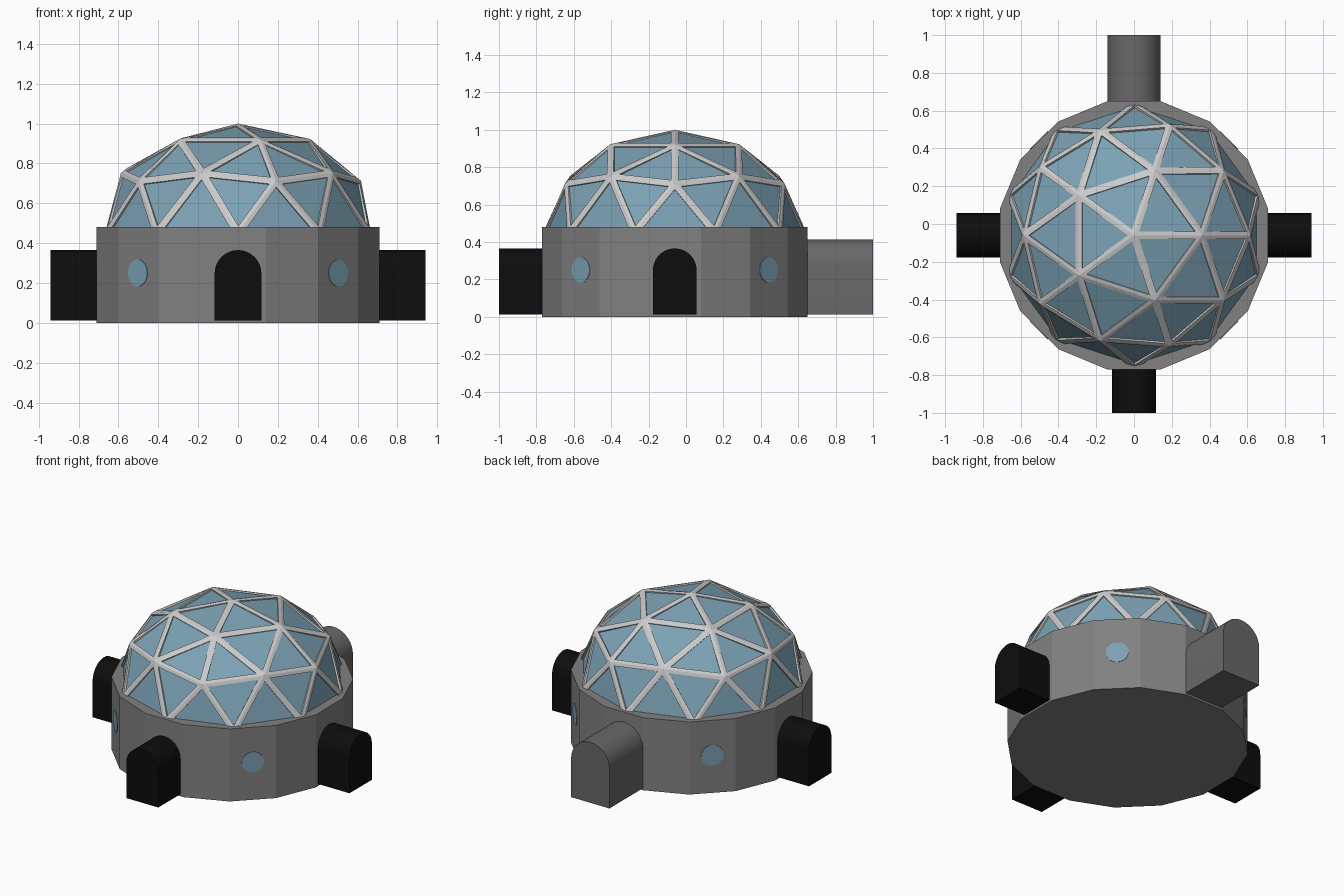
import bpy, bmesh, math
from mathutils import Matrix, Vector

if "Cube" in bpy.data.objects:
    bpy.data.objects.remove(bpy.data.objects["Cube"])

CY = -0.06          # centre of the building in y
DRUM_TOP = 0.48
APOTHEM = 0.71


def material(name, color):
    m = bpy.data.materials.new(name)
    m.diffuse_color = (*color, 1)
    m.use_nodes = True
    m.node_tree.nodes["Principled BSDF"].inputs["Base Color"].default_value = m.diffuse_color
    return m


GLASS = material("glass", (0.2, 0.36, 0.46))
WALL = material("wall", (0.22, 0.22, 0.22))
TUNNEL = material("tunnel", (0.14, 0.14, 0.14))
BLACK = material("black", (0.004, 0.004, 0.004))
STRUT = material("strut", (0.6, 0.6, 0.58))


def make(name, bm, mat, smooth=False):
    bmesh.ops.recalc_face_normals(bm, faces=bm.faces[:])
    mesh = bpy.data.meshes.new(name)
    bm.to_mesh(mesh)
    bm.free()
    mesh.materials.append(mat)
    ob = bpy.data.objects.new(name, mesh)
    bpy.context.collection.objects.link(ob)
    if smooth:
        bpy.ops.object.select_all(action='DESELECT')
        ob.select_set(True)
        bpy.context.view_layer.objects.active = ob
        bpy.ops.object.shade_smooth_by_angle(angle=math.radians(30))
    return ob


def half_dome(scale=1.0):
    """Upper half of a two-step icosphere, flattened, rim tucked into the drum."""
    bm = bmesh.new()
    bmesh.ops.create_icosphere(bm, subdivisions=2, radius=1)
    bmesh.ops.delete(bm, geom=[v for v in bm.verts if v.co.z < -0.05], context='VERTS')
    for v in bm.verts:
        rim = v.co.z < 0.05
        v.co = Vector((v.co.x * 0.69, v.co.y * 0.69, v.co.z * 0.52)) * scale
        if rim:
            v.co += Vector((v.co.x * 0.015, v.co.y * 0.015, -0.03))
        v.co += Vector((0, CY, DRUM_TOP))
    return bm


def arch(name, half_w, z0, top, near, far, angle, mat):
    """Arched passage running outward from the drum in direction angle."""
    spring = top - half_w
    n = 24
    pts = [(-half_w, z0), (half_w, z0)]
    pts += [(half_w * math.cos(math.pi * i / n), spring + half_w * math.sin(math.pi * i / n))
            for i in range(n + 1)]
    bm = bmesh.new()
    face = bm.faces.new([bm.verts.new((near, a, z)) for a, z in pts])
    ext = bmesh.ops.extrude_face_region(bm, geom=[face], use_keep_orig=True)
    moved = [g for g in ext['geom'] if isinstance(g, bmesh.types.BMVert)]
    bmesh.ops.translate(bm, verts=moved, vec=(far - near, 0, 0))
    bm.transform(Matrix.Translation((0, CY, 0)) @ Matrix.Rotation(angle, 4, 'Z'))
    return make(name, bm, mat, smooth=True)


# Sixteen-sided base drum
bm = bmesh.new()
r = APOTHEM / math.cos(math.pi / 16)
bmesh.ops.create_cone(bm, cap_ends=True, segments=16, radius1=r, radius2=r, depth=DRUM_TOP,
                      matrix=Matrix.Translation((0, CY, DRUM_TOP / 2))
                      @ Matrix.Rotation(math.pi / 16, 4, 'Z'))
make("base_drum", bm, WALL)

# Glass dome
make("dome_glass", half_dome(0.984), GLASS)

# Dome struts: inset every panel, keep the borders, thicken inward
bm = half_dome()
panels = bm.faces[:]
bmesh.ops.inset_individual(bm, faces=panels, thickness=0.02, use_even_offset=True)
bmesh.ops.delete(bm, geom=panels, context='FACES')
struts = make("dome_struts", bm, STRUT)
sol = struts.modifiers.new("thickness", 'SOLIDIFY')
sol.thickness = 0.015
sol.offset = -1

# Three dark entrances and the larger rear passage
for name, a in (("right_entrance", 0), ("left_entrance", math.pi), ("front_entrance", -math.pi / 2)):
    arch(name, 0.117, 0.013, 0.365, 0.6, 0.94, a, BLACK)
arch("rear_passage", 0.14, 0.013, 0.413, 0.6, 1.06, math.pi / 2, TUNNEL)

# Round windows on the diagonal walls
for i in range(4):
    bm = bmesh.new()
    a = math.pi / 4 + i * math.pi / 2
    bmesh.ops.create_cone(bm, cap_ends=True, segments=32, radius1=0.068, radius2=0.068, depth=0.03,
                          matrix=Matrix.Translation((0, CY, 0.25)) @ Matrix.Rotation(a, 4, 'Z')
                          @ Matrix.Translation((APOTHEM - 0.012, 0, 0))
                          @ Matrix.Rotation(math.pi / 2, 4, 'Y'))
    make(f"round_window_{i + 1}", bm, GLASS, smooth=True)
